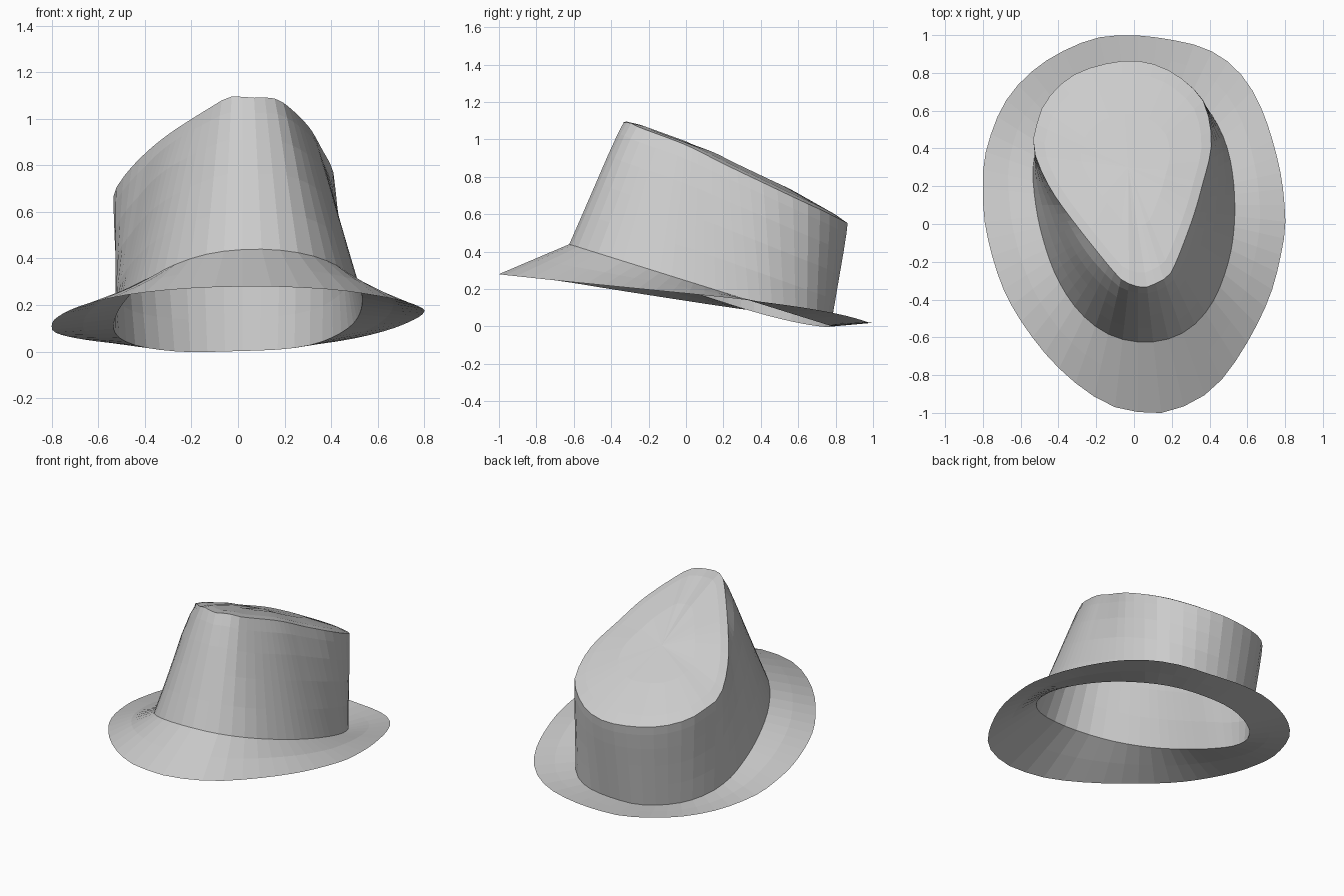
import bpy, bmesh, math
from mathutils import Vector

if "Cube" in bpy.data.objects:
    bpy.data.objects.remove(bpy.data.objects["Cube"])

N = 56
CENTRE = Vector((0.02, 0.1, 0))


def resample(points):
    """Closed smooth curve through points, sampled at N even angles round CENTRE."""
    pts = [Vector(p) for p in points]
    n, dense = len(pts), []
    for i in range(n):
        a, b, c, d = (pts[(i + k) % n] for k in (-1, 0, 1, 2))
        for s in range(12):
            t = s / 12
            dense.append(0.5 * (2 * b + (c - a) * t + (2 * a - 5 * b + 4 * c - d) * t ** 2
                                + (3 * b - a - 3 * c + d) * t ** 3))
    ang = [math.atan2(p.y - CENTRE.y, p.x - CENTRE.x) for p in dense]
    ring = []
    for k in range(N):
        target = 2 * math.pi * k / N - math.pi / 2
        for i in range(len(dense)):
            j = (i + 1) % len(dense)
            span = (ang[j] - ang[i]) % (2 * math.pi)
            off = (target - ang[i]) % (2 * math.pi)
            if off <= span < math.pi:
                ring.append(dense[i].lerp(dense[j], off / max(span, 1e-9)))
                break
    return ring


def loft(name, rings, tip=None):
    """Skin between successive rings, optionally closed by a fan to tip."""
    bm = bmesh.new()
    loops = [[bm.verts.new(p) for p in r] for r in rings]
    for lo, hi in zip(loops, loops[1:]):
        for i in range(len(lo)):
            j = (i + 1) % len(lo)
            bm.faces.new((lo[i], lo[j], hi[j], hi[i]))
    if tip:
        t, last = bm.verts.new(tip), loops[-1]
        for i in range(len(last)):
            bm.faces.new((last[i], last[(i + 1) % len(last)], t))
    mesh = bpy.data.meshes.new(name)
    bm.to_mesh(mesh)
    bm.free()
    obj = bpy.data.objects.new(name, mesh)
    bpy.context.collection.objects.link(obj)
    return obj


def blend(r0, r1, t, out=0.0):
    """Ring part way between two rings, swelling most at the front left corner."""
    ring = []
    for a, b in zip(r0, r1):
        p = a.lerp(b, t)
        d = Vector((p.x - CENTRE.x, p.y - CENTRE.y, 0)).normalized()
        side = 2 if d.x < 0 else 1
        ring.append(p + d * out * (.15 + side * abs(d.x) * max(0, -d.y)))
    return ring


# Brim edge, counter-clockwise from the front
edge = resample([
    (.1, -1, .28), (.23, -.98, .277), (.42, -.87, .265), (.58, -.66, .243), (.72, -.38, .215),
    (.79, -.1, .187), (.8, .05, .172), (.77, .3, .145), (.68, .6, .105), (.56, .8, .07),
    (.4, .92, .04), (.2, .975, .022), (-.04, 1, .02), (-.25, .97, .02), (-.5, .84, .033),
    (-.68, .65, .055), (-.78, .4, .08), (-.8, .2, .107), (-.78, -.05, .145), (-.68, -.37, .195),
    (-.5, -.65, .24), (-.3, -.85, .265), (-.1, -.97, .277)])

# Crown base: an egg in a tilted plane, sagging on the left
outline = [(.09, -.625), (.27, -.57), (.41, -.425), (.5, -.2), (.533, .03), (.52, .28),
           (.465, .48), (.35, .66), (.2, .75), (-.04, .775), (-.22, .735), (-.39, .62),
           (-.49, .48), (-.53, .34), (-.532, .2), (-.495, -.03), (-.41, -.28),
           (-.28, -.475), (-.11, -.595)]
base = resample([(x, y, .245 - .312 * y - .055 * (max(0, -x) / .54) ** 1.3)
                 for x, y in outline])

# Crown rim: teardrop, pinched and high at the front
rim = resample([
    (.06, -.335, 1.09), (.14, -.3, 1.09), (.2, -.25, 1.065), (.3, 0, .97), (.36, .2, .87),
    (.41, .42, .765), (.38, .62, .67), (.3, .73, .62), (.15, .83, .57), (-.04, .865, .55),
    (-.3, .8, .565), (-.46, .66, .6), (-.52, .51, .65), (-.53, .39, .69), (-.45, .2, .8),
    (-.31, 0, .925), (-.1, -.26, 1.06), (-.03, -.315, 1.095)])

loft("brim", [edge, blend(edge, base, .5), base])

# Crown wall and gently domed top
tip = Vector((-.03, .3, .85))
shoulder = [p.lerp(tip, .12) + Vector((0, 0, .012)) for p in rim]
middle = [p.lerp(tip, .5) + Vector((0, 0, .02)) for p in rim]
loft("crown", [base, blend(base, rim, .25, .006), blend(base, rim, .5, .014),
               blend(base, rim, .72, .022), blend(base, rim, .9, .018),
               rim, shoulder, middle], tip)
